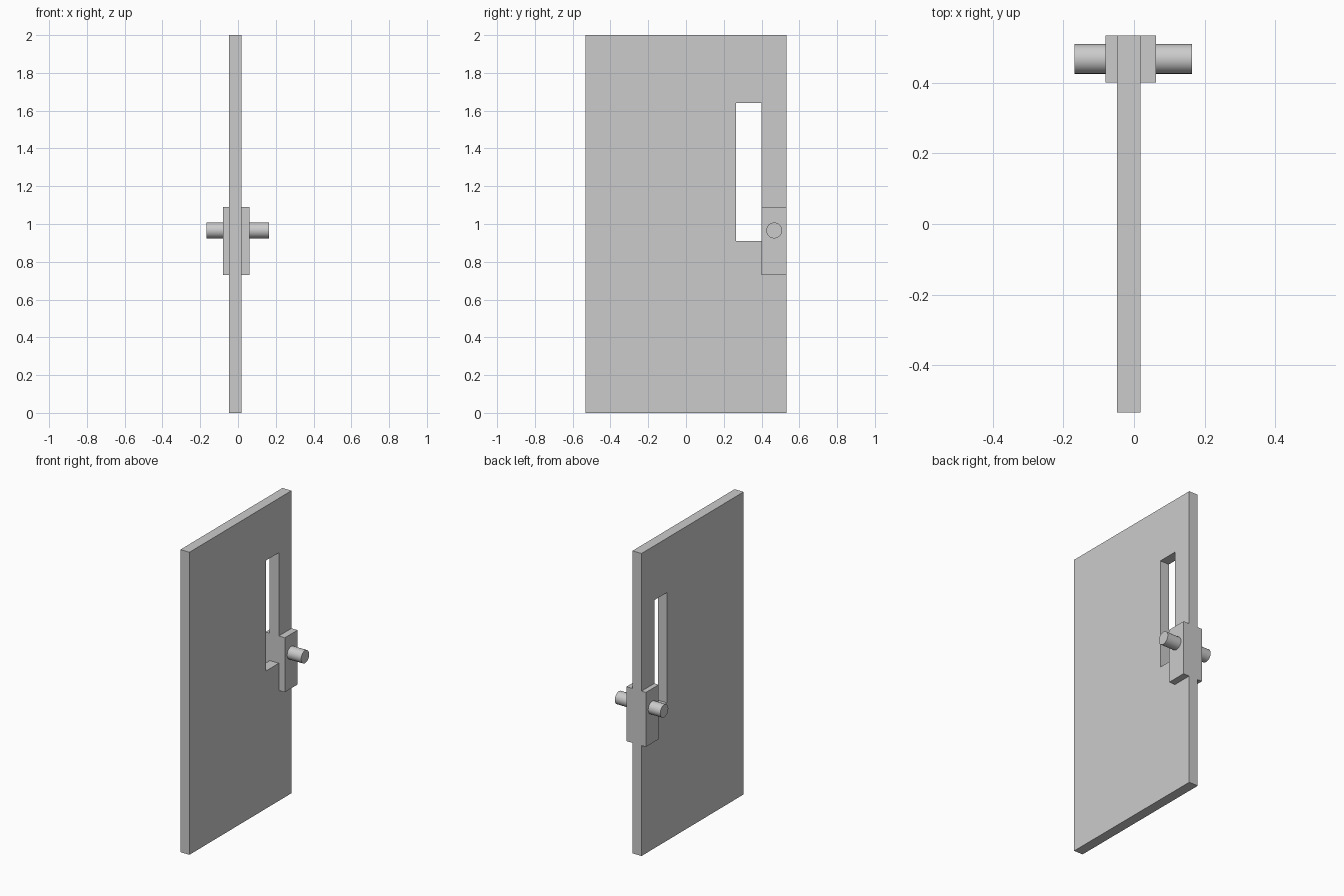
import bpy
from math import pi, radians

if "Cube" in bpy.data.objects:
    bpy.data.objects.remove(bpy.data.objects["Cube"], do_unlink=True)

grey = bpy.data.materials.new("plain grey")
grey.use_nodes = True
GREY = (0.6, 0.6, 0.6, 1)
grey.diffuse_color = GREY
grey.node_tree.nodes["Principled BSDF"].inputs["Base Color"].default_value = GREY


def box(name, x, y, z):
    """Box spanning the (low, high) range on each axis."""
    spans = (x, y, z)
    bpy.ops.mesh.primitive_cube_add(size=1, location=[(a + b) / 2 for a, b in spans])
    ob = bpy.context.object
    ob.name = name
    ob.scale = [b - a for a, b in spans]
    bpy.ops.object.transform_apply(location=False, rotation=False, scale=True)
    ob.data.materials.append(grey)
    return ob


def knob(name, x):
    """Round knob lying along x."""
    bpy.ops.mesh.primitive_cylinder_add(
        vertices=32, radius=0.042, depth=x[1] - x[0],
        location=(sum(x) / 2, 0.467, 0.966), rotation=(0, pi / 2, 0))
    ob = bpy.context.object
    ob.name = name
    ob.data.materials.append(grey)
    bpy.ops.object.shade_smooth_by_angle(angle=radians(40))


EDGE = 0.533          # half the door's width
DOOR_X = (-0.048, 0.018)
LOCK_X = (-0.08, 0.062)

# Door slab with a tall window slot
door = box("door_panel", DOOR_X, (-EDGE, EDGE), (0, 2))
cutter = box("window_cutter", (-0.2, 0.2), (0.265, 0.4), (0.91, 1.64))
cutter.hide_render = True
cut = door.modifiers.new("window", "BOOLEAN")
cut.operation = "DIFFERENCE"
cut.solver = "EXACT"
cut.object = cutter
bpy.context.view_layer.objects.active = door
bpy.ops.object.modifier_apply(modifier=cut.name)
bpy.data.objects.remove(cutter, do_unlink=True)

# Lock plates on both faces of the door
for name, x in (("lock_plate_right", (LOCK_X[0], DOOR_X[0])),
                ("lock_plate_left", (DOOR_X[1], LOCK_X[1]))):
    box(name, x, (0.4, EDGE), (0.73, 1.09))

# Knobs
knob("knob_right", (-0.168, LOCK_X[0]))
knob("knob_left", (LOCK_X[1], 0.164))
